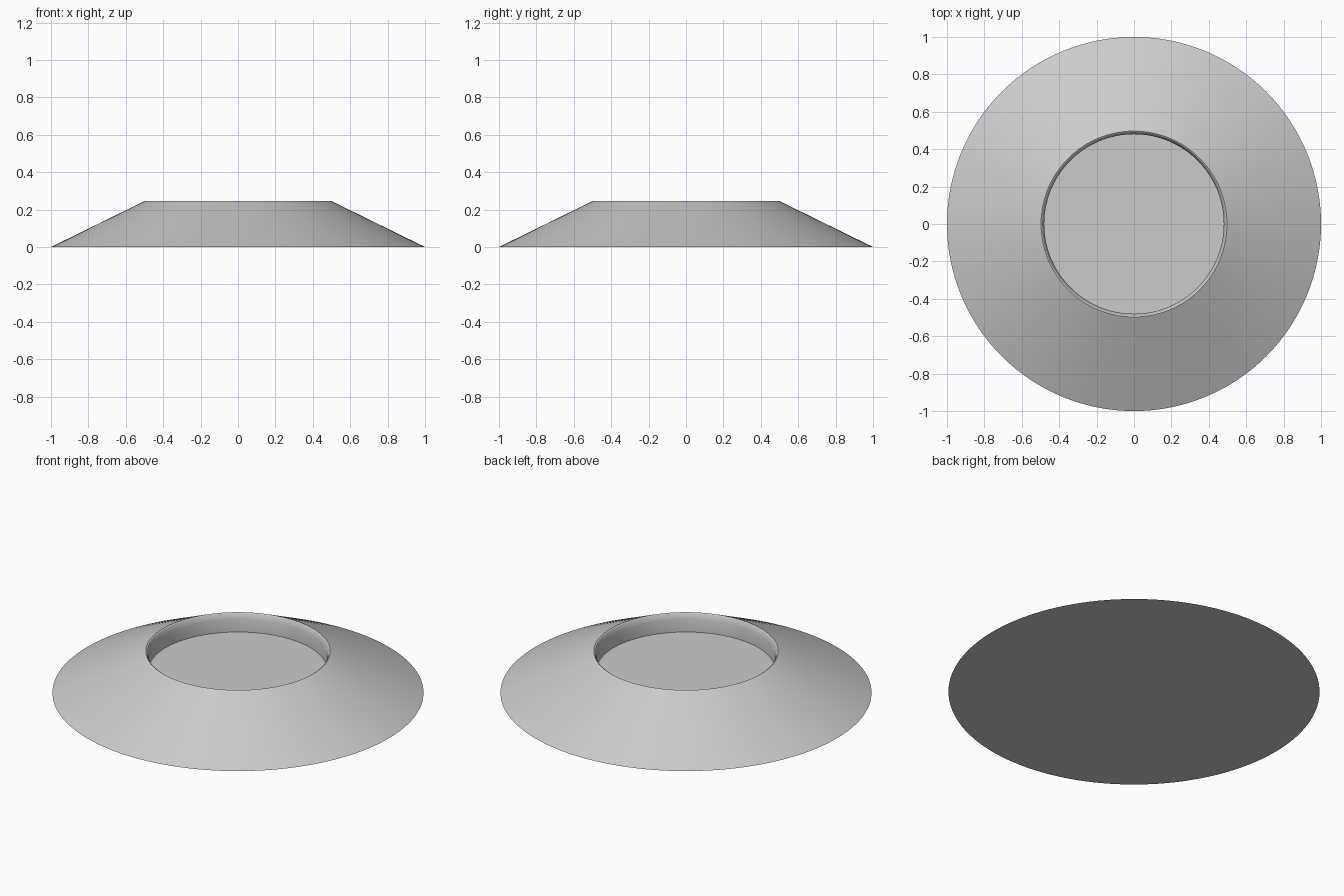
import bpy
import bmesh
import math
from mathutils import Vector

SEGMENTS = 128

cube = bpy.data.objects.get("Cube")
if cube:
    bpy.data.objects.remove(cube, do_unlink=True)

# Single plain grey material
grey = bpy.data.materials.new("plain_grey")
grey.use_nodes = True
colour = (0.6, 0.6, 0.6, 1)
grey.diffuse_color = colour
grey.node_tree.nodes["Principled BSDF"].inputs["Base Color"].default_value = colour

# Half section: outer rim, sloped side, bevelled lip, recess wall
profile = [(1, 0), (0.497, 0.247), (0.491, 0.243), (0.486, 0.232),
           (0.48, 0.213), (0.48, 0.137)]

bm = bmesh.new()
points = [bm.verts.new((r, 0, z)) for r, z in profile]
edges = [bm.edges.new(pair) for pair in zip(points, points[1:])]
bmesh.ops.spin(bm, geom=points + edges, cent=Vector(), axis=(0, 0, 1),
               angle=math.tau, steps=SEGMENTS, use_duplicate=False)
bmesh.ops.remove_doubles(bm, verts=bm.verts, dist=0.0001)

# Close the underside and the recess floor
bmesh.ops.holes_fill(bm, edges=[e for e in bm.edges if e.is_boundary], sides=0)
bmesh.ops.recalc_face_normals(bm, faces=bm.faces)

mesh = bpy.data.meshes.new("recessed_cone_base")
bm.to_mesh(mesh)
bm.free()
mesh.materials.append(grey)
base = bpy.data.objects.new("recessed_cone_base", mesh)
bpy.context.collection.objects.link(base)

# Smooth round walls with crisp rims
bpy.ops.object.select_all(action="DESELECT")
base.select_set(True)
bpy.context.view_layer.objects.active = base
bpy.ops.object.shade_smooth_by_angle(angle=math.radians(30))
